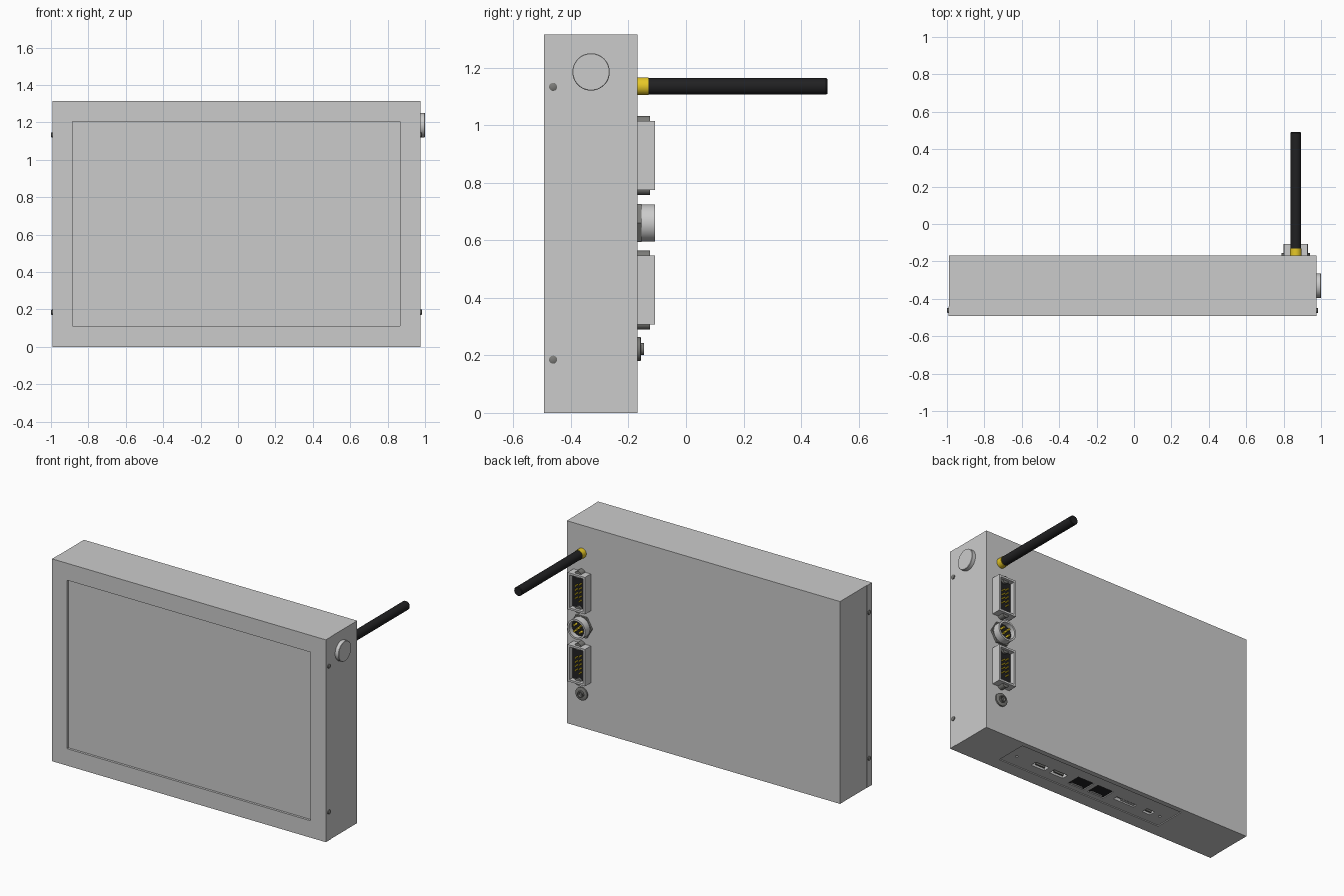
import bpy, bmesh, math
from mathutils import Vector, Matrix

if "Cube" in bpy.data.objects:
    bpy.data.objects.remove(bpy.data.objects["Cube"])


def mat(name, color):
    m = bpy.data.materials.new(name)
    m.diffuse_color = (*color, 1)
    m.use_nodes = True
    m.node_tree.nodes["Principled BSDF"].inputs["Base Color"].default_value = m.diffuse_color
    return m


BLACK = mat("black_plastic", (0.015, 0.015, 0.016))
GOLD = mat("gold", (0.8, 0.58, 0.02))
DARK = mat("dark_metal", (0.2, 0.2, 0.19))


def finish(name, bm, material=None, smooth=False):
    bmesh.ops.recalc_face_normals(bm, faces=bm.faces)
    me = bpy.data.meshes.new(name)
    bm.to_mesh(me)
    bm.free()
    ob = bpy.data.objects.new(name, me)
    bpy.context.collection.objects.link(ob)
    if material:
        me.materials.append(material)
    if smooth:
        bpy.ops.object.select_all(action='DESELECT')
        ob.select_set(True)
        bpy.context.view_layer.objects.active = ob
        bpy.ops.object.shade_smooth_by_angle(angle=math.radians(35))
    return ob


def box(name, x, y, z, material=None):
    bm = bmesh.new()
    bmesh.ops.create_cube(bm, size=1)
    for v in bm.verts:
        for i, (a, b) in enumerate((x, y, z)):
            v.co[i] = a if v.co[i] < 0 else b
    return finish(name, bm, material)


def lathe(name, origin, axis, profile, material=None, segs=32):
    """Closed solid turned around axis; profile is (radius, height) pairs."""
    bm = bmesh.new()
    rings = []
    for r, h in profile:
        rings.append([bm.verts.new((r * math.cos(2 * math.pi * i / segs),
                                    r * math.sin(2 * math.pi * i / segs), h))
                      for i in range(segs)])
    for a, b in zip(rings, rings[1:]):
        for i in range(segs):
            j = (i + 1) % segs
            bm.faces.new((a[i], a[j], b[j], b[i]))
    bm.faces.new(rings[0])
    bm.faces.new(rings[-1])
    rot = Vector((0, 0, 1)).rotation_difference(Vector(axis)).to_matrix().to_4x4()
    bm.transform(Matrix.Translation(origin) @ rot)
    return finish(name, bm, material, segs > 8)


def rod(name, origin, axis, r, length, material=None, segs=32):
    return lathe(name, origin, axis, [(r, 0), (r, length)], material, segs)


def cut(ob, cutter):
    cutter.hide_render = True
    m = ob.modifiers.new("cut", 'BOOLEAN')
    m.operation, m.solver, m.object = 'DIFFERENCE', 'EXACT', cutter
    bpy.context.view_layer.objects.active = ob
    bpy.ops.object.modifier_apply(modifier=m.name)
    bpy.data.objects.remove(cutter)


# Overall case limits
L, R, F, S, B, H = -0.992, 0.977, -0.493, -0.44, -0.168, 1.315

# Front frame with shallow screen recess, and rear housing
frame = box("front_frame", (L, R), (F, S), (0, H))
cut(frame, box("screen_cutter", (-0.885, 0.865), (F - 0.1, F + 0.015), (0.11, 1.205)))
housing = box("rear_housing", (L + 0.002, R - 0.002), (S, B), (0, H))

# Recessed port panel on the underside
cut(housing, box("panel_cutter", (-0.524, 0.676), (-0.407, -0.2), (-0.05, 0.006)))
PY = -0.323
ports = [("display_port_a", 0.438, 0.1, 0.044), ("display_port_b", 0.299, 0.1, 0.044),
         ("network_port_a", 0.13, 0.118, 0.095), ("network_port_b", -0.018, 0.118, 0.095),
         ("card_slot", -0.204, 0.15, 0.03), ("small_port", -0.38, 0.058, 0.044)]
for name, x, w, d in ports:
    xs, ys = (x - w / 2, x + w / 2), (PY - d / 2, PY + d / 2)
    cut(housing, box("port_cutter", xs, ys, (-0.05, 0.06)))
    network = name.startswith("network")
    if name == "card_slot":
        box(name + "_tray", xs, ys, (0.025, 0.06))
        box(name + "_card", (x - 0.07, x + 0.03), (PY - 0.008, PY + 0.008), (0.01, 0.03))
    else:
        top = 0.012 if network else 0.03
        box(name + "_liner", xs, ys, (top, 0.06), BLACK)
        tongue_y = PY - d / 2 + 0.004 if network else PY - 0.006
        box(name + "_tongue", (x - w * 0.35, x + w * 0.35), (tongue_y, tongue_y + 0.01),
            (0.008, 0.035), None if network else DARK)
for x in (0.615, -0.465):
    cut(housing, rod("panel_hole_cutter", (x, PY, -0.05), (0, 0, 1), 0.008, 0.08, segs=16))

# Side screws on both sides
for side, x in ((1, R), (-1, L)):
    for z in (0.185, 1.133):
        lathe("side_screw", (x - side * 0.005, -0.462, z), (side, 0, 0),
              [(0.014, 0), (0.014, 0.01), (0.009, 0.013)], DARK, 20)

# Round button on the right side
lathe("side_button", (R - 0.005, -0.33, 1.185), (1, 0, 0),
      [(0.065, 0), (0.065, 0.026), (0.063, 0.028)], segs=48)

# Antenna with its gold base
CX, BACK = 0.865, (0, 1, 0)
rod("antenna_base", (CX, B - 0.005, 1.135), BACK, 0.031, 0.043, GOLD)
lathe("antenna_rod", (CX, -0.131, 1.135), BACK,
      [(0.029, 0), (0.029, 0.618), (0.026, 0.622)], BLACK)

# Two nine-pin connectors
for z in (0.895, 0.427):
    shell = box("serial_shell", (CX - 0.0625, CX + 0.0625), (B - 0.003, -0.108),
                (z - 0.12, z + 0.12))
    cut(shell, box("shell_cutter", (CX - 0.05, CX + 0.05), (-0.15, 0), (z - 0.107, z + 0.107)))
    box("serial_insert", (CX - 0.05, CX + 0.05), (-0.152, -0.14), (z - 0.107, z + 0.107), BLACK)
    for s in (-1, 1):
        rod("serial_standoff", (CX, B - 0.003, z + s * 0.114), BACK, 0.023, 0.046, DARK, 24)
    for col, count in ((-1, 5), (1, 4)):
        for i in range(count):
            rod("serial_pin", (CX + col * 0.014, -0.142, z + (i - (count - 1) / 2) * 0.027),
                BACK, 0.005, 0.025, GOLD, 10)

# Round five-pin connector with hexagonal nut
CZ = 0.66
rod("round_connector_nut", (CX, B - 0.003, CZ), BACK, 0.077, 0.016, DARK, 6)
lathe("round_connector_sleeve", (CX, B, CZ), BACK,
      [(0.065, 0), (0.065, 0.06), (0.053, 0.06), (0.053, 0.02)], segs=48)
rod("round_connector_insert", (CX, B + 0.015, CZ), BACK, 0.053, 0.012, BLACK)
for i in range(5):
    r, a = (0.028 if i else 0), math.pi / 2 * i + math.pi / 4
    rod("round_connector_pin", (CX + r * math.cos(a), B + 0.025, CZ + r * math.sin(a)),
        BACK, 0.007, 0.028, GOLD, 12)

# Power jack with washer, sleeve and centre pin
JZ = 0.222
lathe("power_jack", (CX, B - 0.003, JZ), BACK,
      [(0.042, 0), (0.042, 0.012), (0.039, 0.014), (0.021, 0.014), (0.021, 0.025),
       (0.015, 0.025), (0.015, 0.008)], DARK)
rod("power_jack_pin", (CX, B, JZ), BACK, 0.005, 0.018, None, 12)
